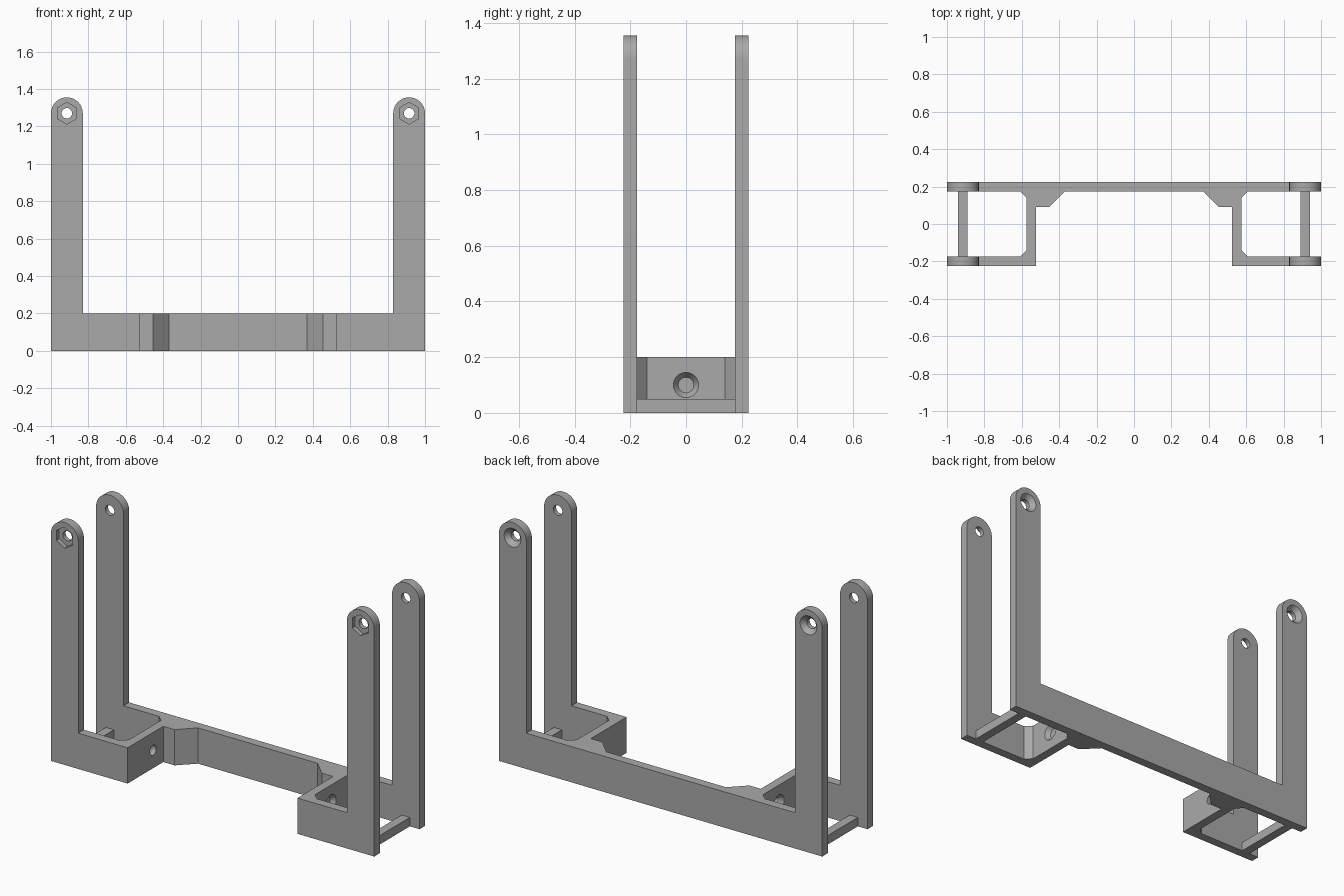
import bpy, bmesh, math
from mathutils import Matrix, Vector

if "Cube" in bpy.data.objects:
    bpy.data.objects.remove(bpy.data.objects["Cube"])

grey = bpy.data.materials.new("matte grey")
grey.use_nodes = True
COLOUR = (0.4, 0.4, 0.4, 1)
grey.diffuse_color = COLOUR
grey.node_tree.nodes["Principled BSDF"].inputs["Base Color"].default_value = COLOUR

T = 0.05            # plate thickness
Y_OUT, Y_IN = 0.225, 0.175
BASE_H = 0.2
ARM_X, ARM_R, PIVOT_Z = 0.915, 0.085, 1.27
HOLE_R = 0.028


def make_object(name, bm):
    bmesh.ops.recalc_face_normals(bm, faces=bm.faces)
    mesh = bpy.data.meshes.new(name)
    bm.to_mesh(mesh)
    bm.free()
    mesh.materials.append(grey)
    obj = bpy.data.objects.new(name, mesh)
    bpy.context.collection.objects.link(obj)
    return obj


def extrude(name, outline, offset):
    """Solid from a closed 3D outline pushed along offset."""
    bm = bmesh.new()
    face = bm.faces.new([bm.verts.new(p) for p in outline])
    new = bmesh.ops.extrude_face_region(bm, geom=[face])["geom"]
    verts = [v for v in new if isinstance(v, bmesh.types.BMVert)]
    bmesh.ops.translate(bm, verts=verts, vec=offset)
    return make_object(name, bm)


def cone(name, start, end, r1, r2, sides=32, spin=0.0):
    """Cylinder or cone running from start to end."""
    start, end = Vector(start), Vector(end)
    axis = end - start
    turn = axis.to_track_quat('Z', 'Y').to_matrix().to_4x4()
    bm = bmesh.new()
    bmesh.ops.create_cone(bm, cap_ends=True, segments=sides, radius1=r1, radius2=r2,
                          depth=axis.length, matrix=Matrix.Translation((start + end) / 2)
                          @ turn @ Matrix.Rotation(spin, 4, 'Z'))
    return make_object(name, bm)


def combine(target, tool, operation):
    mod = target.modifiers.new(operation.title(), 'BOOLEAN')
    mod.operation, mod.solver, mod.object = operation, 'EXACT', tool
    bpy.context.view_layer.objects.active = target
    bpy.ops.object.modifier_apply(modifier=mod.name)
    bpy.data.objects.remove(tool)


# Base frame: plan of the long back plate, gussets and two side brackets
half = [(1, Y_OUT), (1, Y_IN), (0.61, Y_IN), (0.575, 0.14), (0.575, -0.14),
        (0.61, -Y_IN), (1, -Y_IN), (1, -Y_OUT), (0.525, -Y_OUT),
        (0.525, 0.09), (0.455, 0.09), (0.37, Y_IN)]
plan = half + [(-x, y) for x, y in reversed(half)]
frame = extrude("bracket_frame", [(x, y, 0) for x, y in plan], (0, 0, BASE_H))

for s in (-1, 1):
    cx = s * ARM_X
    # Upright arms with rounded tops, front and back
    arc = [(cx + ARM_R * math.cos(a), PIVOT_Z + ARM_R * math.sin(a))
           for a in (math.pi * i / 32 for i in range(33))]
    arm = [(cx + ARM_R, 0)] + arc + [(cx - ARM_R, 0)]
    for y in (-Y_OUT, Y_IN):
        combine(frame, extrude("arm", [(x, y, z) for x, z in arm], (0, T, 0)), 'UNION')

    # Cross bar joining the bracket plates along the bottom
    bar = [(cx + dx, -Y_IN - 0.01, z) for dx, z in
           ((-0.025, 0), (0.025, 0), (0.025, T), (-0.025, T))]
    combine(frame, extrude("cross_bar", bar, (0, 2 * Y_IN + 0.02, 0)), 'UNION')

    # Pivot bore, hexagonal nut pocket at the front, countersink at the back
    combine(frame, cone("pivot_bore", (cx, -0.4, PIVOT_Z), (cx, 0.4, PIVOT_Z),
                        HOLE_R, HOLE_R), 'DIFFERENCE')
    combine(frame, cone("nut_pocket", (cx, -0.3, PIVOT_Z), (cx, -0.2, PIVOT_Z),
                        0.058, 0.058, 6), 'DIFFERENCE')
    combine(frame, cone("pivot_countersink", (cx, 0.2, PIVOT_Z), (cx, Y_OUT + 0.001, PIVOT_Z),
                        HOLE_R, 0.053), 'DIFFERENCE')

    # Mounting hole through the bracket wall, countersunk on the outer side
    combine(frame, cone("mount_bore", (s * 0.45, 0, 0.1), (s * 0.65, 0, 0.1),
                        HOLE_R, HOLE_R), 'DIFFERENCE')
    combine(frame, cone("mount_countersink", (s * 0.55, 0, 0.1), (s * 0.576, 0, 0.1),
                        HOLE_R, 0.046), 'DIFFERENCE')

# Smooth the curved walls, keep the edges sharp
bpy.ops.object.select_all(action='DESELECT')
frame.select_set(True)
bpy.context.view_layer.objects.active = frame
bpy.ops.object.shade_smooth_by_angle(angle=math.radians(25))
